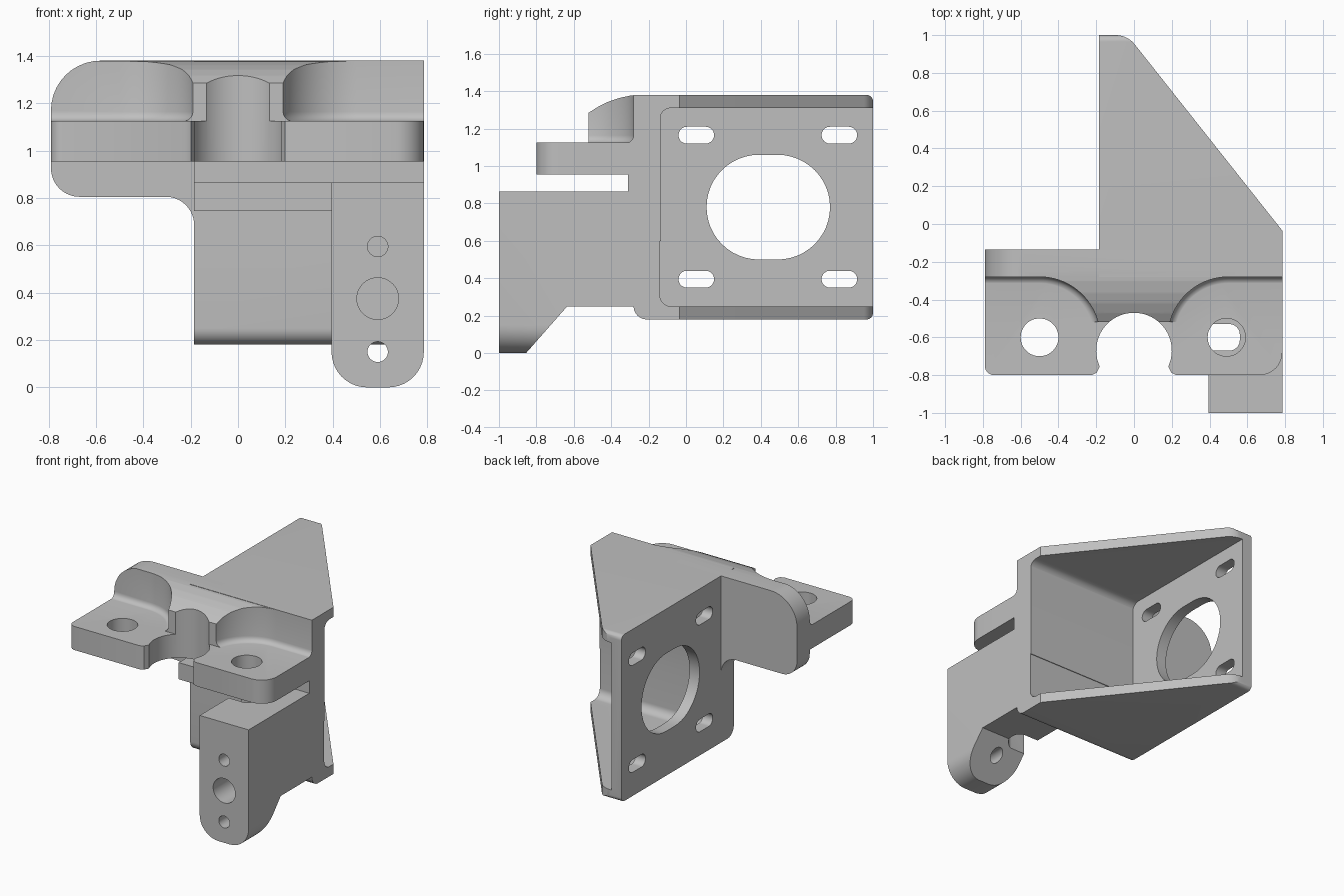
import bpy, bmesh, math
from mathutils import Vector

if "Cube" in bpy.data.objects:
    bpy.data.objects.remove(bpy.data.objects["Cube"], do_unlink=True)

grey = bpy.data.materials.new("light grey")
grey.use_nodes = True
COLOUR = (0.52, 0.52, 0.52, 1)
grey.diffuse_color = COLOUR
grey.node_tree.nodes["Principled BSDF"].inputs["Base Color"].default_value = COLOUR


def rounded(points, steps=10):
    """Polygon from (a, b, radius) corners, each rounded by its radius."""
    out = []
    for i, (a, b, r) in enumerate(points):
        p = Vector((a, b))
        if not r:
            out.append((a, b))
            continue
        u = (Vector(points[i - 1][:2]) - p).normalized()
        v = (Vector(points[(i + 1) % len(points)][:2]) - p).normalized()
        half = u.angle(v) / 2
        centre = p + (u + v).normalized() * r / math.sin(half)
        start = p + u * r / math.tan(half) - centre
        end = p + v * r / math.tan(half) - centre
        sweep = start.angle_signed(end)
        for k in range(steps + 1):
            t = -sweep * k / steps
            c, s = math.cos(t), math.sin(t)
            out.append((centre.x + start.x * c - start.y * s,
                        centre.y + start.x * s + start.y * c))
    return out


def arc(a, b, r, start, end, steps=24):
    angles = [math.radians(start + (end - start) * k / steps) for k in range(steps + 1)]
    return [(a + r * math.cos(t), b + r * math.sin(t)) for t in angles]


def slot(a, b, length, height):
    """Round-ended slot; equal sides give a circle."""
    r, d = height / 2, (length - height) / 2
    if d <= 0:
        return arc(a, b, r, 0, 360, 48)[:-1]
    return arc(a + d, b, r, -90, 90) + arc(a - d, b, r, 90, 270)


def rect(a0, b0, a1, b1):
    return [(a0, b0), (a1, b0), (a1, b1), (a0, b1)]


def prism(name, profile, axis, lo, hi, foot=0):
    """Extrude a profile along an axis; foot rounds the edges of the low end."""
    place = {"x": lambda a, b, t: (t, a, b),
             "y": lambda a, b, t: (a, t, b),
             "z": lambda a, b, t: (a, b, t)}[axis]
    bm = bmesh.new()
    low = [bm.verts.new(place(a, b, lo)) for a, b in profile]
    high = [bm.verts.new(place(a, b, hi)) for a, b in profile]
    base = bm.faces.new(low)
    bm.faces.new(high)
    for i in range(len(low)):
        bm.faces.new((low[i - 1], low[i], high[i], high[i - 1]))
    bmesh.ops.recalc_face_normals(bm, faces=bm.faces)
    if foot:
        bmesh.ops.bevel(bm, geom=list(base.edges), offset=foot, segments=5,
                        profile=0.5, affect="EDGES")
    mesh = bpy.data.meshes.new(name)
    bm.to_mesh(mesh)
    bm.free()
    mesh.materials.append(grey)
    obj = bpy.data.objects.new(name, mesh)
    bpy.context.collection.objects.link(obj)
    return obj


def combine(target, other, operation):
    """Apply a boolean and discard the second solid."""
    mod = target.modifiers.new("boolean", "BOOLEAN")
    mod.object, mod.operation, mod.solver = other, operation, "EXACT"
    bpy.context.view_layer.objects.active = target
    bpy.ops.object.modifier_apply(modifier=mod.name)
    bpy.data.objects.remove(other, do_unlink=True)


def cut(target, profile, axis, lo, hi, foot=0):
    combine(target, prism("cutter", profile, axis, lo, hi, foot), "DIFFERENCE")


L, R = -0.185, 0.785

# Motor housing: box with a diagonal open side
side = rounded([(-0.28, 0.18, 0.07), (1, 0.18, 0.035), (1, 1.38, 0.035), (-0.28, 1.38, 0)])
bracket = prism("motor_bracket", side, "x", L, R)
plan = rounded([(-0.3, -0.4, 0), (0.9, -0.4, 0), (0.9, -0.18, 0), (-0.035, 1, 0.13), (-0.3, 1, 0)])
plan = [(a, b if b < 1 - 1e-5 else 1.0) for a, b in plan]
combine(bracket, prism("gusset_outline", plan, "z", 0, 1.6), "INTERSECT")
inside = rounded([(-0.14, 0.25, 0.06), (1.2, 0.25, 0), (1.2, 1.31, 0), (-0.14, 1.31, 0.06)])
cut(bracket, inside, "x", L + 0.08, 1)

# Motor opening and screw slots
cut(bracket, slot(0.44, 0.78, 0.66, 0.56), "x", -0.4, 0)
for y in (0.055, 0.82):
    for z in (0.395, 1.165):
        cut(bracket, slot(y, z, 0.19, 0.09), "x", -0.4, 0)

# Upper cross wall with the saddle boss
outline = rounded([(-0.79, 1.38, 0.21), (R, 1.38, 0), (R, 0.6, 0),
                   (L, 0.6, 0), (L, 0.805, 0.12), (-0.79, 0.805, 0.12)])
wall = prism("cross_wall", outline, "y", -0.52, -0.135)
cut(wall, rect(-1, -0.9, 1, -0.28), "z", 0.4, 0.96)
cut(wall, [(-0.6, 1.24), (-0.52, 1.285), (-0.47, 1.317), (-0.42, 1.342), (-0.36, 1.363),
           (-0.3, 1.376), (-0.24, 1.381), (-0.24, 1.5), (-0.6, 1.5)], "x", -1, 1)
pocket = [(1, -1), (1, -0.28)] + arc(0.5, -0.6, 0.32, 90, 180) + [(0.18, -1)]
for s in (-1, 1):
    cut(wall, [(s * a, b) for a, b in pocket], "z", 1.124, 1.6, 0.04)

# Mounting flange
plate = rounded([(-0.79, -0.8, 0.05), (R, -0.8, 0.12), (R, -0.2, 0), (-0.79, -0.2, 0)])
combine(wall, prism("mounting_flange", plate, "z", 0.955, 1.125), "UNION")
notch = ([(0.225, -0.9), (0.225, -0.8), (0.198, -0.788)]
         + arc(0, -0.67, 0.2, -25, 205, 40)
         + [(-0.198, -0.788), (-0.225, -0.8), (-0.225, -0.9)])
cut(wall, notch, "z", 0.9, 1.5)
for x in (-0.5, 0.49):
    cut(wall, slot(x, -0.6, 0.2, 0.2), "z", 0.9, 1.2)
combine(bracket, wall, "UNION")

# Ledge and spacer below the flange
combine(bracket, prism("spacer", rect(-0.31, 0.8, -0.2, 0.97), "x", L, R), "UNION")
combine(bracket, prism("ledge", rect(-0.41, 0.745, -0.2, 0.865), "x", L, 0.5), "UNION")

# Front arm with rounded foot, screw holes and relief groove
arm = prism("front_arm", [(-1, 0), (-0.855, 0), (-0.635, 0.25), (-0.2, 0.25),
                          (-0.2, 0.865), (-1, 0.865)], "x", 0.3, 0.9)
foot = rounded([(0.395, 0, 0.15), (R, 0, 0.15), (R, 1, 0), (0.395, 1, 0)])
combine(arm, prism("foot_outline", foot, "y", -1.2, 0), "INTERSECT")
for z, d in ((0.15, 0.086), (0.375, 0.176), (0.595, 0.086)):
    cut(arm, slot(0.59, z, d, d), "y", -1.1, -0.4)
groove = rounded([(0.3, -0.67, 0), (0.56, -0.67, 0.055), (0.56, -0.53, 0.055), (0.3, -0.53, 0)])
cut(arm, groove, "z", -0.1, 1)
combine(bracket, arm, "UNION")

# Smooth the rounded faces, keep the edges sharp
bpy.ops.object.select_all(action="DESELECT")
bracket.select_set(True)
bpy.context.view_layer.objects.active = bracket
bpy.ops.object.shade_smooth_by_angle(angle=math.radians(30))
